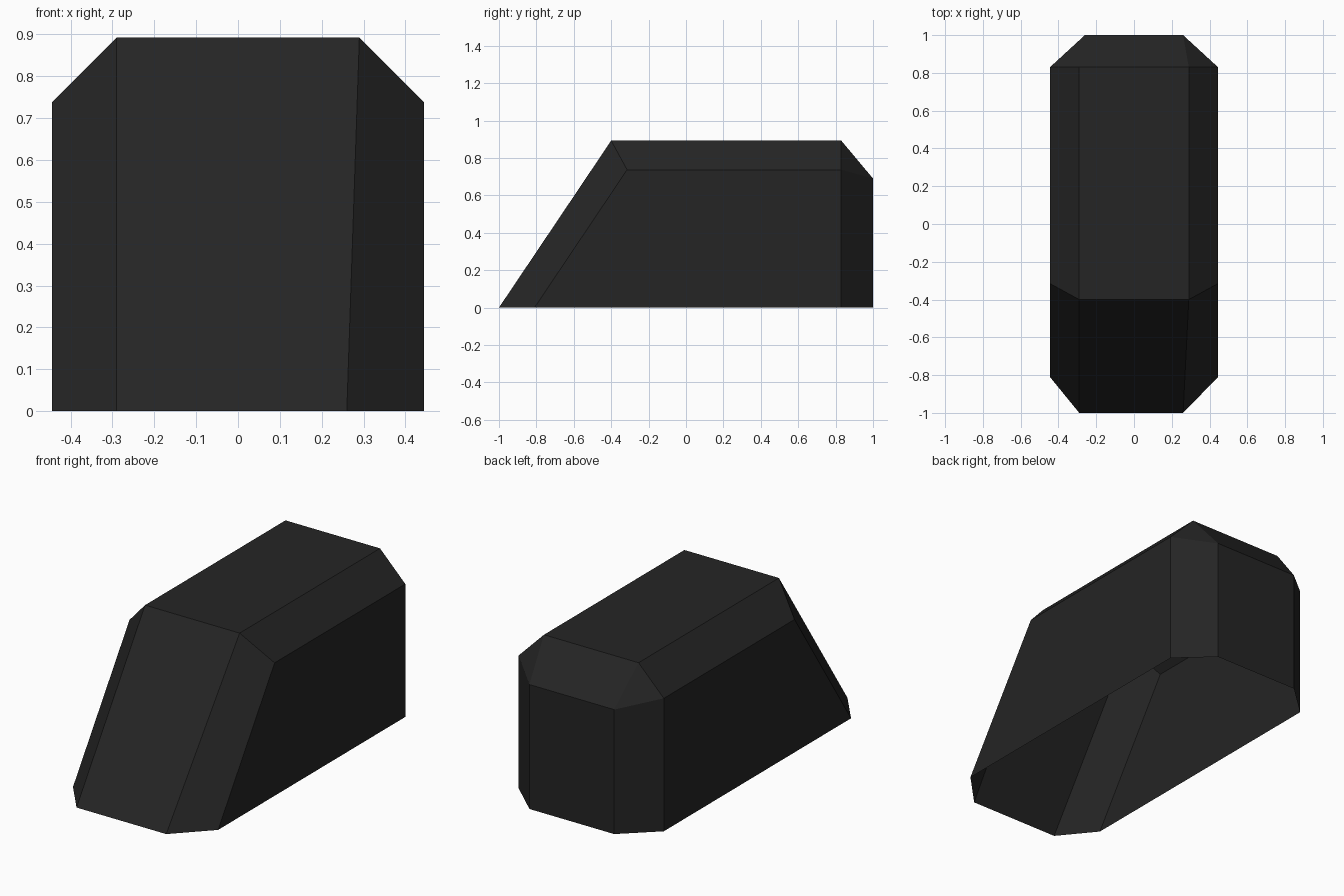
import bpy, bmesh

if "Cube" in bpy.data.objects:
    bpy.data.objects.remove(bpy.data.objects["Cube"])

# One flat colour
dark = bpy.data.materials.new("charcoal")
dark.diffuse_color = (0.018, 0.018, 0.018, 1)
dark.use_nodes = True
dark.node_tree.nodes["Principled BSDF"].inputs["Base Color"].default_value = dark.diffuse_color

H, SHOULDER, BACK_TOP = 0.893, 0.737, 0.69
bm = bmesh.new()


def side(s, toe):
    """Corner points of one half: s is the side sign, toe the front base half width."""
    pts = {
        "toe": (toe, -1, 0), "base_front": (0.445, -0.81, 0),
        "base_back": (0.445, 0.83, 0), "heel": (0.26, 1, 0),
        "roof_front": (0.29, -0.4, H), "roof_back": (0.29, 0.83, H),
        "edge_front": (0.445, -0.315, SHOULDER), "edge_back": (0.445, 0.83, SHOULDER),
        "heel_top": (0.26, 1, BACK_TOP),
    }
    return {k: bm.verts.new((s * x, y, z)) for k, (x, y, z) in pts.items()}


left, right = side(-1, 0.29), side(1, 0.26)

# Flanks: wall, roof chamfer, front chamfer, back chamfer and back corner
for half in (left, right):
    for names in ("base_front base_back edge_back edge_front",
                  "edge_front edge_back roof_back roof_front",
                  "toe base_front edge_front roof_front",
                  "base_back heel heel_top edge_back",
                  "edge_back heel_top roof_back"):
        bm.faces.new([half[n] for n in names.split()])

# Middle strip: sloped front, roof, back slope and back wall (bottom stays open)
strip = ["toe", "roof_front", "roof_back", "heel_top", "heel"]
for a, b in zip(strip, strip[1:]):
    bm.faces.new((left[a], right[a], right[b], left[b]))

# Outward normals
bmesh.ops.recalc_face_normals(bm, faces=bm.faces)
roof = max(bm.faces, key=lambda f: f.calc_center_median().z)
if roof.normal.z < 0:
    bmesh.ops.reverse_faces(bm, faces=bm.faces)

mesh = bpy.data.meshes.new("bevelled_cover")
bm.to_mesh(mesh)
bm.free()
mesh.materials.append(dark)
cover = bpy.data.objects.new("bevelled_cover", mesh)
bpy.context.collection.objects.link(cover)
